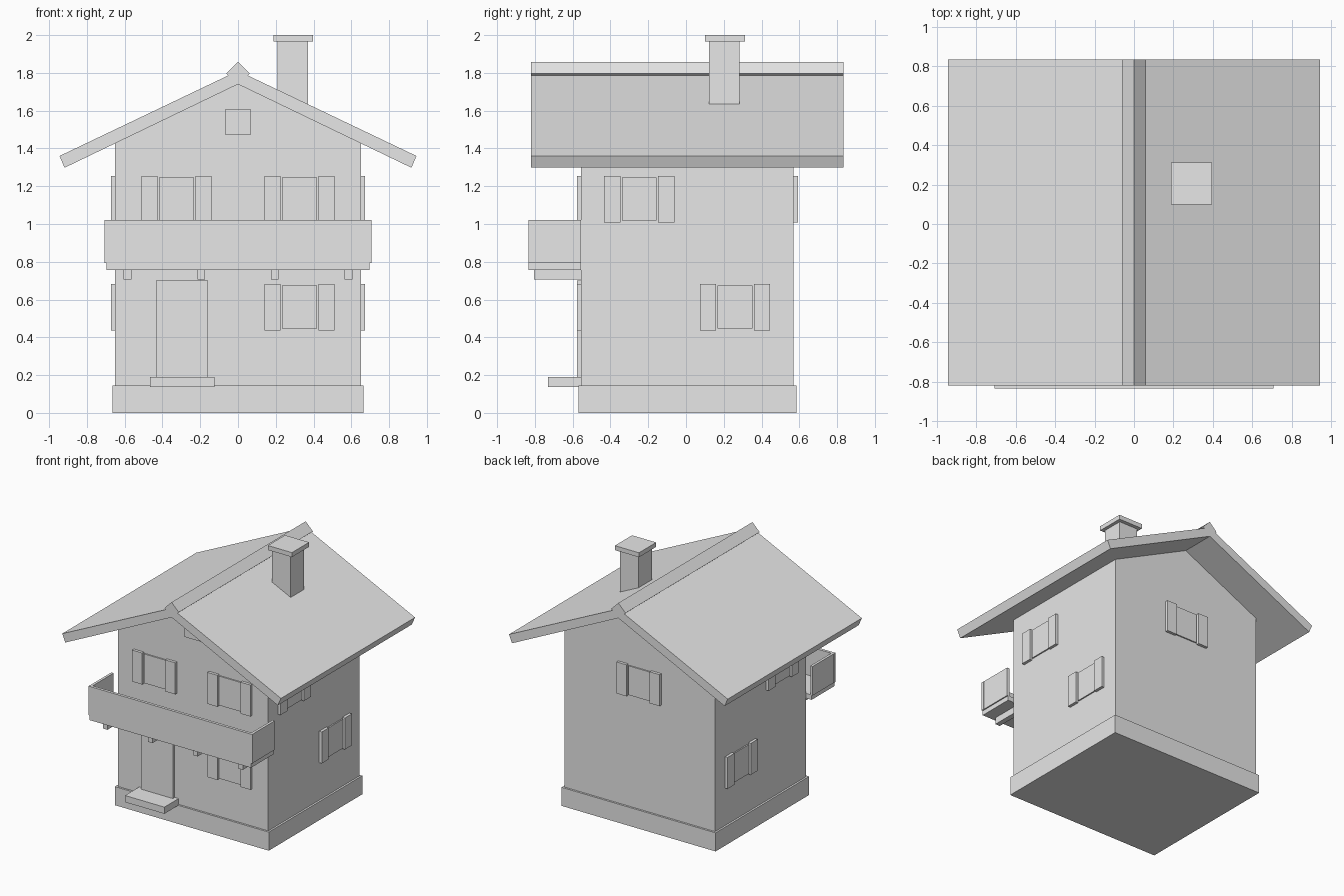
import bpy
import bmesh
from math import pi
from mathutils import Matrix, Vector

cube = bpy.data.objects.get("Cube")
if cube:
    bpy.data.objects.remove(cube, do_unlink=True)

# One plain grey for the whole house
grey = bpy.data.materials.new("plain grey")
grey.use_nodes = True
grey.diffuse_color = (0.8, 0.8, 0.8, 1)
grey.node_tree.nodes["Principled BSDF"].inputs["Base Color"].default_value = (0.8, 0.8, 0.8, 1)


def finish(name, bm):
    bmesh.ops.recalc_face_normals(bm, faces=bm.faces)
    mesh = bpy.data.meshes.new(name)
    bm.to_mesh(mesh)
    bm.free()
    mesh.materials.append(grey)
    obj = bpy.data.objects.new(name, mesh)
    bpy.context.collection.objects.link(obj)
    return obj


def box(name, x, y, z, turn=0):
    """Box from (low, high) ranges, turned about the vertical axis."""
    bm = bmesh.new()
    bmesh.ops.create_cube(bm, size=1)
    for v in bm.verts:
        v.co = Vector(r[0] if c < 0 else r[1] for c, r in zip(v.co, (x, y, z)))
    bm.transform(Matrix.Rotation(turn, 4, "Z"))
    return finish(name, bm)


def prism(name, half, y):
    """Extrude a mirrored front profile along y; half runs down the +x side."""
    profile = half + [(-x, z) for x, z in reversed(half) if x > 0]
    bm = bmesh.new()
    face = bm.faces.new([bm.verts.new((x, y[0], z)) for x, z in profile])
    new = bmesh.ops.extrude_face_region(bm, geom=[face])["geom"]
    bmesh.ops.translate(bm, vec=(0, y[1] - y[0], 0),
                        verts=[g for g in new if isinstance(g, bmesh.types.BMVert)])
    return finish(name, bm)


FRONT, BACK, SIDE = 0.555, 0.57, 0.65

# Plinth and gabled walls
box("plinth", (-0.665, 0.665), (-0.57, 0.585), (0, 0.145))
prism("walls", [(0, 1.76), (SIDE, 1.45), (SIDE, 0.12)], (-FRONT, BACK))

# Roof slopes and ridge beam
ROOF_Y = (-0.82, 0.835)
for side, name in ((1, "left"), (-1, "right")):
    bm = bmesh.new()
    outline = [(0, 1.74), (0.918, 1.298), (0.945, 1.36), (0, 1.811)]
    face = bm.faces.new([bm.verts.new((side * x, ROOF_Y[0], z)) for x, z in outline])
    new = bmesh.ops.extrude_face_region(bm, geom=[face])["geom"]
    bmesh.ops.translate(bm, vec=(0, ROOF_Y[1] - ROOF_Y[0], 0),
                        verts=[g for g in new if isinstance(g, bmesh.types.BMVert)])
    finish("roof_" + name, bm)
prism("ridge_beam", [(0, 1.858), (0.062, 1.796), (0, 1.742)], ROOF_Y)

# Chimney
box("chimney", (0.21, 0.37), (0.122, 0.284), (1.58, 1.97))
box("chimney_cap", (0.188, 0.396), (0.1, 0.312), (1.965, 2.0))

# Balcony floor, railing panels and support beams
OUT = -0.835
box("balcony_floor", (-0.697, 0.697), (OUT, -FRONT), (0.757, 0.795))
box("balcony_front", (-0.708, 0.708), (OUT, OUT + 0.022), (0.793, 1.02))
for side, name in ((1, "left"), (-1, "right")):
    box("balcony_side_" + name, sorted((side * 0.686, side * 0.706)),
        (OUT + 0.002, -FRONT), (0.793, 1.02))
for i in range(4):
    x = -0.585 + 0.39 * i
    box(f"balcony_beam_{i + 1}", (x - 0.02, x + 0.02), (-0.805, -FRONT), (0.705, 0.76))

# Door, step and attic hatch
box("door", (-0.435, -0.158), (-0.578, -FRONT), (0.185, 0.7))
box("door_step", (-0.465, -0.125), (-0.73, -FRONT), (0.138, 0.19))
box("attic_hatch", (-0.068, 0.068), (-0.566, -FRONT), (1.473, 1.605))


def window(name, u, z, wall, turn):
    """Pane with two shutters, laid on a wall that is turned from the front."""
    box(name + "_pane", (u - 0.092, u + 0.092), (-wall - 0.01, -wall), (z - 0.114, z + 0.114), turn)
    for side in (-1, 1):
        c = u + side * 0.143
        box(f"{name}_shutter_{'a' if side < 0 else 'b'}", (c - 0.043, c + 0.043),
            (-wall - 0.022, -wall), (z - 0.123, z + 0.123), turn)


# Windows on all four walls
UPPER, LOWER = 1.132, 0.56
window("front_upper_left_window", 0.325, UPPER, FRONT, 0)
window("front_upper_right_window", -0.325, UPPER, FRONT, 0)
window("front_lower_window", 0.325, LOWER, FRONT, 0)
window("back_window", 0, UPPER, BACK, pi)
for side, name in ((1, "left"), (-1, "right")):
    window(name + "_upper_window", side * -0.247, UPPER, SIDE, side * pi / 2)
    window(name + "_lower_window", side * 0.26, LOWER, SIDE, side * pi / 2)
